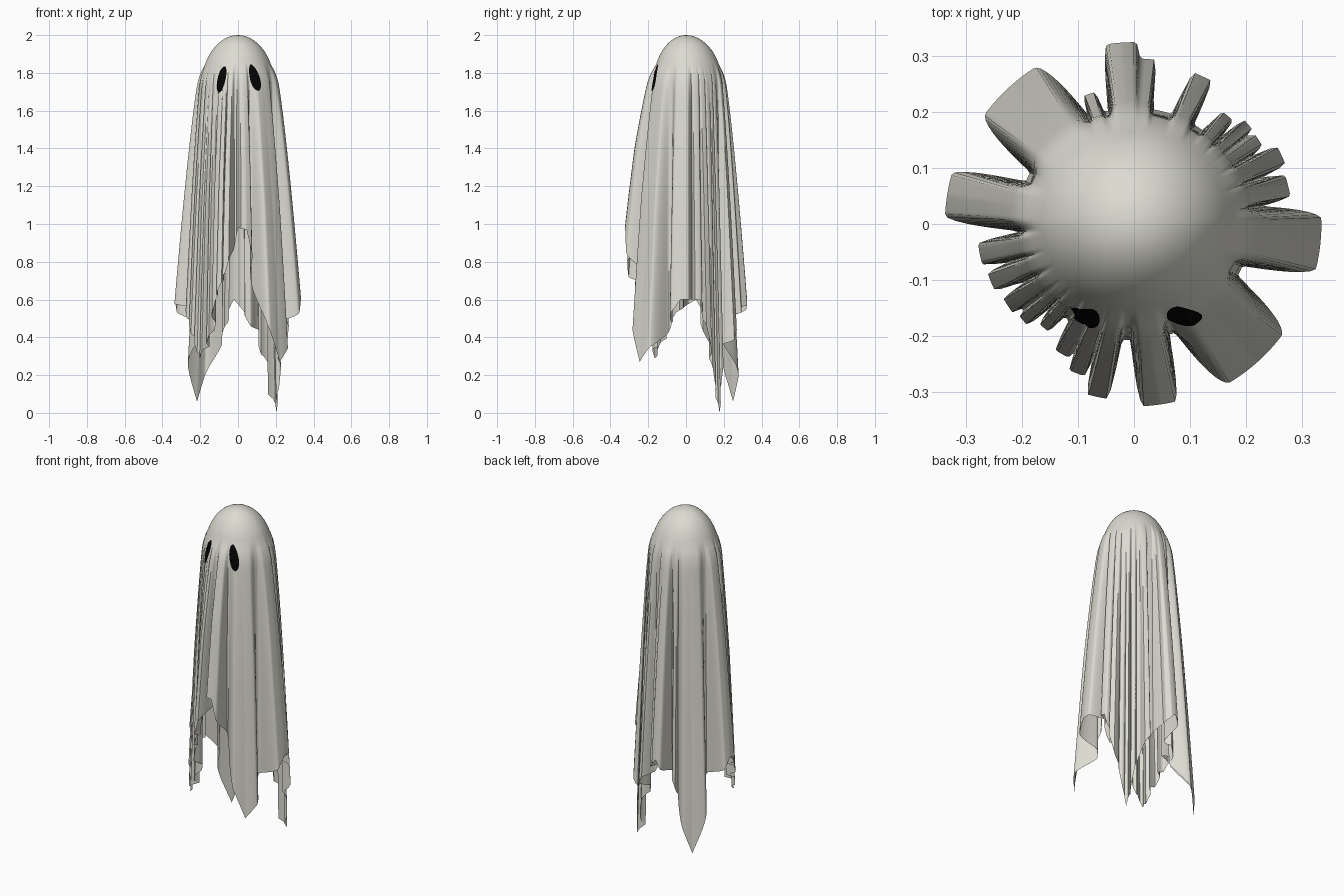
import bpy, bmesh, math

cube = bpy.data.objects.get("Cube")
if cube:
    bpy.data.objects.remove(cube, do_unlink=True)

# Vertical folds: angle, tip radius, half width in degrees
FOLDS = [(-6, .334, 17), (14, .283, 8), (25, .29, 7), (34, .268, 5.5), (41, .27, 5),
         (49, .255, 5.5), (65, .29, 7), (85, .295, 5), (94, .324, 10), (109, .245, 5),
         (133, .33, 23), (171, .337, 14), (191, .28, 8), (202, .275, 7), (213, .268, 6.5),
         (221, .262, 5), (229, .245, 5), (241, .265, 6), (249, .285, 6), (258, .315, 7),
         (278, .325, 11), (312, .33, 24)]

# Hem height by angle: four hanging corners, raised between them
HEM = [(-5, .6), (15, .6), (28, .34), (41, 0), (53, .3), (65, .42), (94, .6), (110, .42),
       (122, .2), (131, .06), (141, .2), (153, .42), (171, .6), (191, .53), (205, .42),
       (219, .29), (232, .42), (245, .62), (258, .75), (270, .98), (278, .97), (288, .73),
       (300, .45), (312, .27), (326, .36), (340, .48), (355, .6)]

DOME_Z, DOME_H, DOME_R = 1.72, .28, .195
COLUMNS, DOME_ROWS, SKIRT_ROWS = 360, 14, 50


def make_material(name, color, rough):
    m = bpy.data.materials.new(name)
    m.use_nodes = True
    m.diffuse_color = (*color, 1)
    bsdf = m.node_tree.nodes["Principled BSDF"]
    bsdf.inputs["Base Color"].default_value = (*color, 1)
    bsdf.inputs["Roughness"].default_value = rough
    return m


def hem_height(deg):
    deg = (deg + 5) % 360 - 5
    for (a0, z0), (a1, z1) in zip(HEM, HEM[1:]):
        if a0 <= deg <= a1:
            return z0 + (z1 - z0) * (deg - a0) / (a1 - a0)
    return HEM[0][1]


def fold_depth(deg):
    """Outward reach of the strongest fold at this angle."""
    best = 0
    for angle, tip, width in FOLDS:
        d = abs((deg - angle + 180) % 360 - 180) / width
        if d < 1:
            e = min(1, 1.8 * (1 - d))
            best = max(best, (tip - DOME_R) * e * e * (3 - 2 * e))
    return best


def sheet_point(deg, z, lift=0):
    """Point on the draped sheet at an angle and height."""
    a = math.radians(deg)
    up = max(0, z - DOME_Z) / DOME_H
    drop = max(0, (1.84 - z) / (1.84 - hem_height(deg)))
    # The face is a little flatter than the back of the head
    flat = .09 * max(0, -math.sin(a)) * max(0, 1 - 2 * drop)
    r = DOME_R * math.sqrt(max(0, 1 - up * up)) * (1 - flat)
    depth = fold_depth(deg)
    r += max(depth, .012) * drop ** .75 + lift
    return (r * math.cos(a), r * math.sin(a), z)


def finish(name, bm, mat):
    bmesh.ops.recalc_face_normals(bm, faces=bm.faces)
    mesh = bpy.data.meshes.new(name)
    bm.to_mesh(mesh)
    bm.free()
    mesh.materials.append(mat)
    ob = bpy.data.objects.new(name, mesh)
    bpy.context.collection.objects.link(ob)
    bpy.ops.object.select_all(action='DESELECT')
    ob.select_set(True)
    bpy.context.view_layer.objects.active = ob
    bpy.ops.object.shade_smooth_by_angle(angle=math.radians(50))
    return ob


def skin(bm, centre, rings):
    """Fan around a centre point, then quads between closed rings."""
    c = bm.verts.new(centre)
    rows = [[bm.verts.new(p) for p in ring] for ring in rings]
    n = len(rows[0])
    for i in range(n):
        k = (i + 1) % n
        bm.faces.new((c, rows[0][i], rows[0][k]))
        for top, low in zip(rows, rows[1:]):
            bm.faces.new((top[i], low[i], low[k], top[k]))


cloth = make_material("pale_cloth", (.72, .71, .64), .9)
black = make_material("eye_black", (.001, .001, .001), .9)

# Draped sheet: domed head, then folds falling to the ragged hem
rings = []
for j in range(1, DOME_ROWS + SKIRT_ROWS + 1):
    ring = []
    for i in range(COLUMNS):
        deg = i * 360 / COLUMNS
        if j <= DOME_ROWS:
            z = DOME_Z + DOME_H * math.cos(math.pi / 2 * j / DOME_ROWS)
        else:
            z = DOME_Z + (hem_height(deg) - DOME_Z) * (j - DOME_ROWS) / SKIRT_ROWS
        ring.append(sheet_point(deg, z))
    rings.append(ring)
bm = bmesh.new()
skin(bm, (0, 0, DOME_Z + DOME_H), rings)
finish("draped_sheet", bm, cloth)


# Eyes: thin tilted ovals lying on the sheet
def eye_point(x, z):
    return sheet_point(270 + math.degrees(math.asin(x / .185)), z, .004)


for name, side, height in (("right_eye", -1, 1.765), ("left_eye", 1, 1.775)):
    cx = side * .086
    rings = []
    for s in (.25, .5, .75, 1):
        ring = []
        for i in range(32):
            t = math.tau * i / 32
            dz = .07 * s * math.sin(t)
            dx = .023 * s * math.cos(t) - side * .12 * dz
            ring.append(eye_point(cx + dx, height + dz))
        rings.append(ring)
    bm = bmesh.new()
    skin(bm, eye_point(cx, height), rings)
    eye = finish(name, bm, black)
    # Face the ovals outward
    if eye.data.polygons[0].normal.y > 0:
        eye.data.flip_normals()
